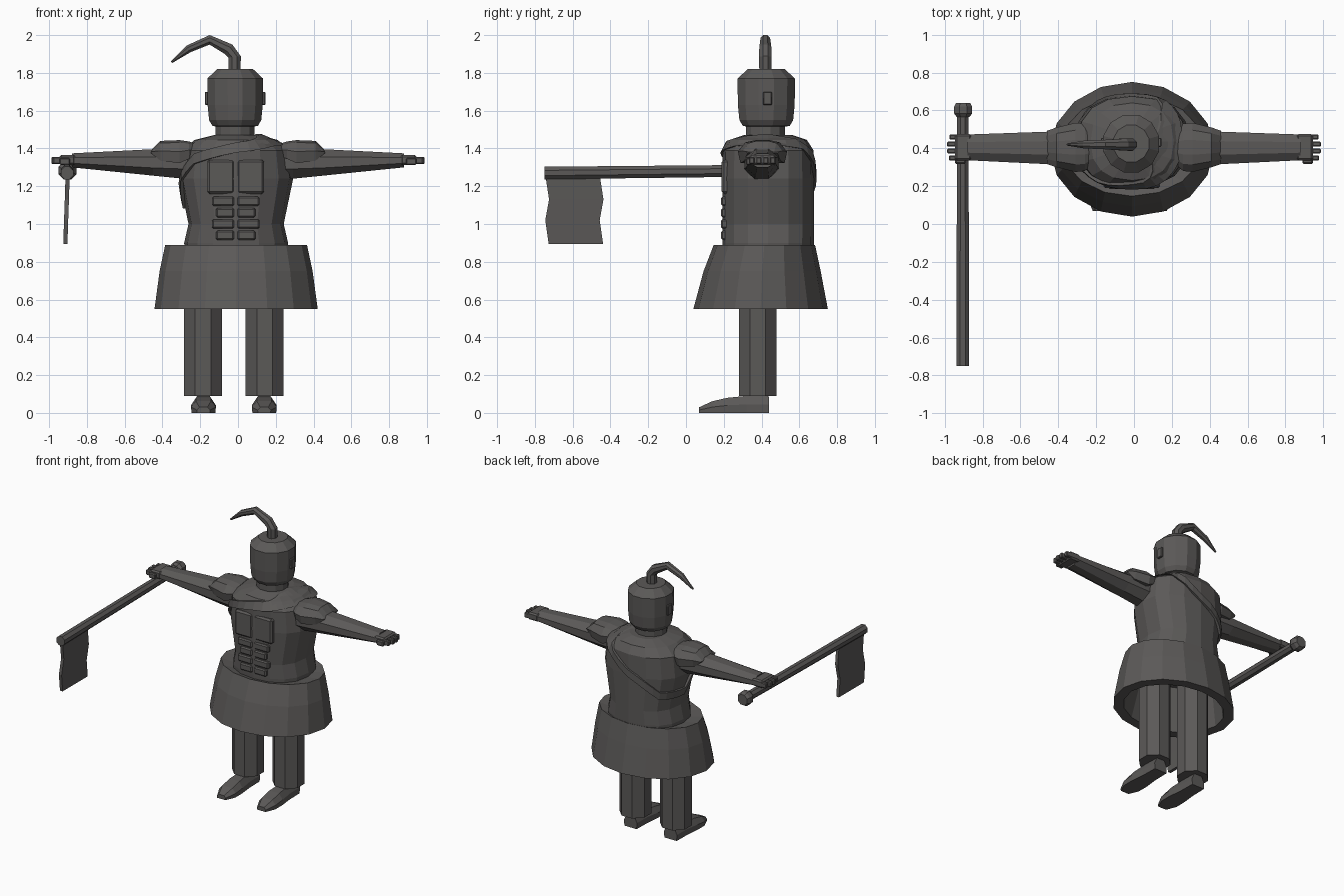
import bpy, bmesh, math
from mathutils import Vector

if "Cube" in bpy.data.objects:
    bpy.data.objects.remove(bpy.data.objects["Cube"])

mat = bpy.data.materials.new("dark warm grey")
mat.diffuse_color = (0.105, 0.100, 0.097, 1)
mat.use_nodes = True
mat.node_tree.nodes["Principled BSDF"].inputs["Base Color"].default_value = mat.diffuse_color


def finish(name, bm):
    bmesh.ops.recalc_face_normals(bm, faces=bm.faces)
    me = bpy.data.meshes.new(name)
    bm.to_mesh(me)
    bm.free()
    me.materials.append(mat)
    ob = bpy.data.objects.new(name, me)
    bpy.context.collection.objects.link(ob)
    return ob


def loft(name, rings, caps=True, loop=False):
    """Skin a list of equal-length closed rings."""
    bm = bmesh.new()
    vs = [[bm.verts.new(p) for p in r] for r in rings]
    pairs = list(zip(vs, vs[1:])) + ([(vs[-1], vs[0])] if loop else [])
    for a, b in pairs:
        n = len(a)
        for i in range(n):
            bm.faces.new((a[i], a[(i + 1) % n], b[(i + 1) % n], b[i]))
    if caps and not loop:
        bm.faces.new(vs[0])
        bm.faces.new(vs[-1])
    return finish(name, bm)


def ring_z(cx, cy, z, rx, ry, n, off=0.0):
    return [(cx + rx * math.cos(off + math.tau * i / n),
             cy + ry * math.sin(off + math.tau * i / n), z) for i in range(n)]


def ring_x(x, cy, cz, ry, rz, n=8):
    k = 1 / math.cos(math.pi / n)
    return [(x, cy + k * ry * math.cos(math.tau * (i + .5) / n),
             cz + k * rz * math.sin(math.tau * (i + .5) / n)) for i in range(n)]


def ring_y(y, cx, cz, r, n=8):
    return [(cx + r * math.cos(math.tau * (i + .5) / n), y,
             cz + r * math.sin(math.tau * (i + .5) / n)) for i in range(n)]


def box(name, x0, x1, y0, y1, z0, z1, bevel=0.0):
    bm = bmesh.new()
    bmesh.ops.create_cube(bm, size=1)
    for v in bm.verts:
        v.co = Vector(((x0 + x1) / 2 + v.co.x * (x1 - x0),
                       (y0 + y1) / 2 + v.co.y * (y1 - y0),
                       (z0 + z1) / 2 + v.co.z * (z1 - z0)))
    if bevel:
        bmesh.ops.bevel(bm, geom=bm.edges[:], offset=bevel, segments=1, affect='EDGES')
    return finish(name, bm)


def interp(table, t):
    for a, b in zip(table, table[1:]):
        if t <= b[0]:
            f = max(0, (t - a[0]) / (b[0] - a[0]))
            return [p + (q - p) * f for p, q in zip(a[1:], b[1:])]
    return list(table[-1][1:])


CX, CY = -0.01, 0.435
# torso
torso = [(0.84, .27, .24), (0.90, .275, .242), (1.0, .252, .243), (1.24, .302, .243),
         (1.39, .285, .24), (1.445, .22, .205), (1.47, .12, .13)]


def torso_ring(z, rx, ry, n=16):
    pts = []
    for i in range(n):
        c, s = math.cos(math.tau * i / n), math.sin(math.tau * i / n)
        pts.append((CX + rx * math.copysign(abs(c) ** .85, c),
                    CY + ry * math.copysign(abs(s) ** .85, s), z))
    return pts


loft("torso", [torso_ring(*t) for t in torso])

# abdominal muscles, ribs line and chest seam
for side in (-1, 1):
    for row in range(4):
        z = 0.915 + row * 0.06
        w = 0.125 if row % 2 else 0.105
        xs = sorted((-0.012 + side * 0.008, -0.012 + side * w))
        box("abdominal_muscle", xs[0], xs[1], 0.186, 0.24, z, z + 0.05, 0.008)
    xs = sorted((-0.012 + side * 0.006, -0.012 + side * 0.15))
    box("chest_muscle", xs[0], xs[1], 0.189, 0.25, 1.16, 1.34, 0.012)

# sash running round the torso from shoulder to opposite hip
path = [(-180, 1.11), (-160, 1.25), (-135, 1.345), (-90, 1.405), (-45, 1.44), (0, 1.45),
        (45, 1.425), (70, 1.35), (90, 1.26), (135, 1.12), (180, 1.11)]
sash = []
for i in range(32):
    a = -180 + 360 * i / 32
    z = interp(path, a)[0]
    c, s = math.cos(math.radians(a)), math.sin(math.radians(a))
    sec = []
    for dz, grow in ((-.027, -.015), (-.027, .013), (.027, .013), (.027, -.015)):
        rx, ry = interp(torso, z + dz)
        sec.append((CX + (rx + grow) * math.copysign(abs(c) ** .85, c),
                    CY + (ry + grow) * math.copysign(abs(s) ** .85, s), z + dz))
    sash.append(sec)
loft("sash", sash, loop=True)

# skirt: a hollow flared shell
loft("skirt", [ring_z(CX, 0.42, 0.86, .20, .18, 16),
               ring_z(CX, 0.415, 0.89, .375, .268, 16),
               ring_z(CX, 0.403, 0.75, .405, .31, 16),
               ring_z(CX, 0.395, 0.55, .432, .356, 16),
               ring_z(CX, 0.395, 0.55, .36, .29, 16),
               ring_z(CX, 0.415, 0.84, .31, .22, 16)], caps=False, loop=True)

# neck and head
loft("neck", [ring_z(-.015, .42, z, .107, .107, 12, math.pi / 12) for z in (1.42, 1.56)])
head = [(1.515, .10), (1.52, .125), (1.55, .143), (1.63, .151), (1.77, .153), (1.82, .098)]
loft("head", [ring_z(-.015, .425, z, r, r * 1.03, 12, math.pi / 12) for z, r in head])
for side in (-1, 1):
    xs = sorted((-.015 + side * .13, -.015 + side * .16))
    box("ear", xs[0], xs[1], .408, .455, 1.63, 1.70, .004)

# ponytail sweeping sideways
tail = [(-.018, 1.81, 1, 0, .033), (-.018, 1.885, 1, .1, .034), (-.05, 1.925, .6, .75, .033),
        (-.15, 1.975, 0, 1, .026), (-.26, 1.928, -.5, .85, .021), (-.352, 1.857, -.7, .7, .006)]
rings = []
for x, z, nx, nz, r in tail:
    d = Vector((nx, 0, nz)).normalized()
    rings.append([Vector((x, .42, z)) + d * r * 1.05 * math.cos(math.tau * (i + .5) / 8)
                  + Vector((0, r * 1.05 * math.sin(math.tau * (i + .5) / 8), 0)) for i in range(8)])
loft("ponytail", rings)

for s, tag in ((-1, "right_"), (1, "left_")):
    # arm
    loft(tag + "arm", [ring_x(s * x, y, z, ry, rz) for x, y, z, ry, rz in (
        (.20, .40, 1.325, .09, .09), (.29, .40, 1.328, .092, .088),
        (.45, .402, 1.326, .086, .07), (.88, .405, 1.337, .068, .037))])
    # shoulder pad: arched plate over the arm
    pad = []
    for x, hw, top, low in ((.22, .09, 1.425, 1.36), (.26, .125, 1.437, 1.345),
                            (.31, .13, 1.444, 1.322), (.41, .105, 1.44, 1.335),
                            (.46, .088, 1.392, 1.375)):
        pad.append([(s * x, .405 + dy * hw, z) for dy, z in (
            (-.9, low), (-1, (top + low) / 2), (-.7, top - .012), (-.3, top),
            (.3, top), (.7, top - .012), (1, (top + low) / 2), (.9, low))])
    loft(tag + "shoulder_pad", pad)
    # hand with four fingers and a thumb
    xs = sorted((s * .86, s * .945))
    box(tag + "palm", xs[0], xs[1], .335, .475, 1.312, 1.366, .01)
    for i in range(4):
        y = .335 + i * .037
        xs = sorted((s * .93, s * (.978, .987, .988, .975)[i]))
        box(tag + "finger", xs[0], xs[1], y, y + .027, 1.318, 1.355, .005)
    xs = sorted((s * .89, s * .945))
    box(tag + "thumb", xs[0], xs[1], .318, .345, 1.312, 1.35, .006)
    # leg
    lx = -.022 + s * .163
    k = .1 / math.cos(math.pi / 8)
    loft(tag + "leg", [ring_z(lx, .38, z, k, k, 8, math.pi / 8) for z in (.09, .87)])
    # shoe: sections from heel to toe
    shoe = []
    for y, w, h in ((.44, .052, .088), (.32, .055, .09), (.22, .066, .08),
                    (.14, .066, .062), (.07, .035, .03)):
        shoe.append([(lx + s * -.002 + dx * w, y, z * h) for dx, z in (
            (-.95, 0), (-1, .5), (-.6, 1), (.6, 1), (1, .5), (.95, 0))])
    loft(tag + "shoe", shoe)

# pole with end knob and hanging flag
loft("pole", [ring_y(-.75, -.905, 1.27, .036), ring_y(.18, -.905, 1.28, .034),
              ring_y(.59, -.905, 1.285, .032)])
loft("pole_knob", [ring_y(.565, -.903, 1.283, .036), ring_y(.585, -.903, 1.283, .052),
                   ring_y(.62, -.903, 1.283, .052), ring_y(.64, -.903, 1.283, .04)])
flag = []
for z, a, x in ((1.26, -.745, -.902), (1.13, -.725, -.906), (1.02, -.745, -.91), (.895, -.727, -.914)):
    flag.append([(x - .011, a, z), (x + .011, a, z), (x + .011, a + .288, z), (x - .011, a + .288, z)])
loft("flag", flag)
